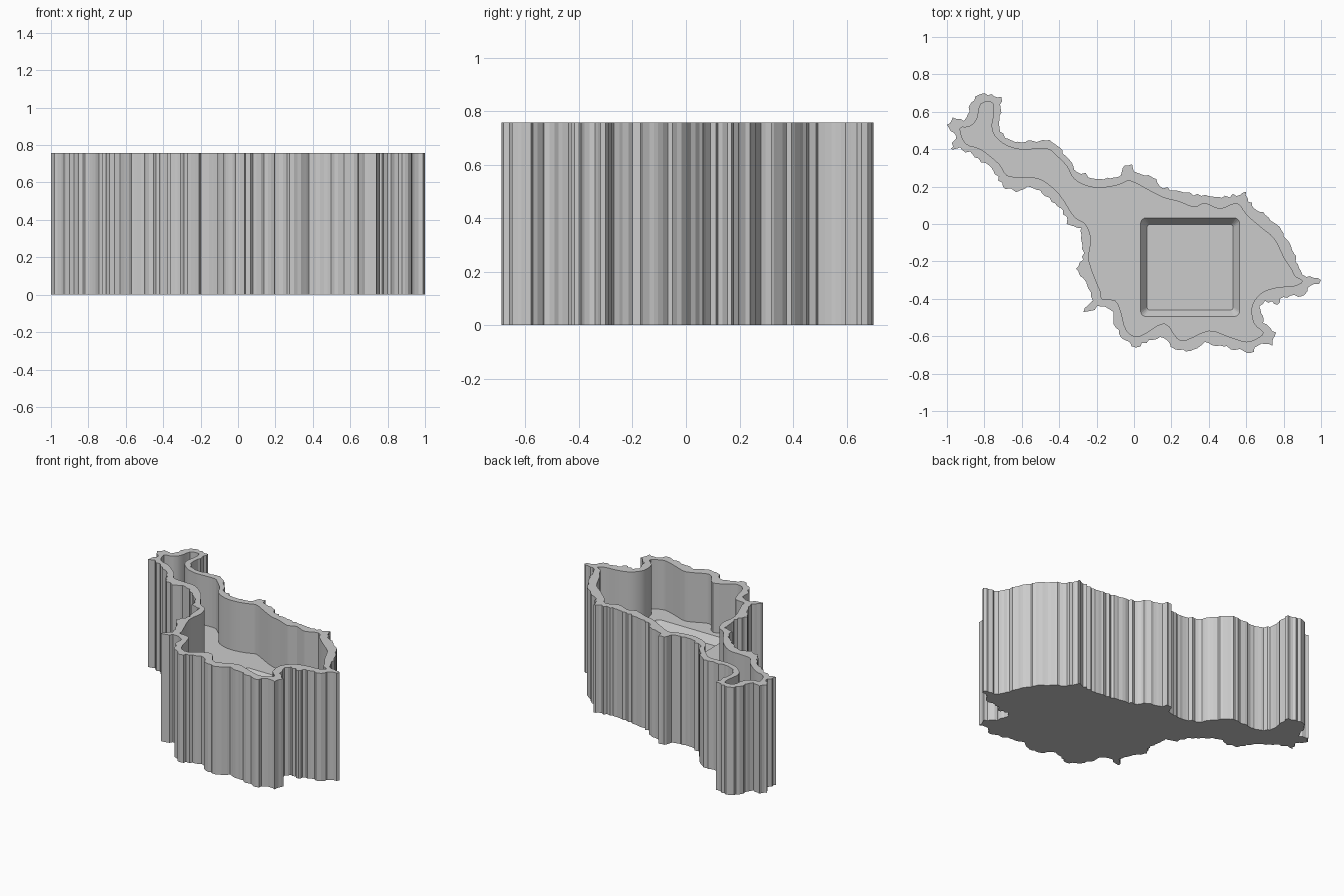
import bpy, bmesh, math, random
from mathutils import Vector

if "Cube" in bpy.data.objects:
    bpy.data.objects.remove(bpy.data.objects["Cube"])

random.seed(4)
HEIGHT, FLOOR, POCKET = 0.757, 0.41, 0.36

# Coast-like outer outline, clockwise from the west tip
OUTER = [(-1, .53), (-.97, .57), (-.91, .55), (-.85, .68), (-.80, .70), (-.71, .68),
         (-.72, .52), (-.69, .46), (-.62, .44), (-.45, .45), (-.36, .36), (-.32, .29),
         (-.20, .24), (-.07, .26), (-.06, .30), (-.01, .32), (.0, .28), (.12, .24),
         (.14, .20), (.22, .18), (.36, .15), (.47, .14), (.60, .17), (.61, .12),
         (.70, .05), (.76, 0), (.80, -.05), (.84, -.12), (.90, -.27), (1, -.30),
         (.99, -.32), (.93, -.34), (.91, -.38), (.80, -.39), (.77, -.43), (.70, -.41),
         (.67, -.44), (.69, -.53), (.76, -.58), (.74, -.65), (.68, -.64), (.62, -.69),
         (.46, -.65), (.38, -.63), (.30, -.68), (.22, -.67), (.16, -.61), (.08, -.62),
         (.01, -.66), (-.05, -.62), (-.10, -.55), (-.11, -.47), (-.18, -.44), (-.27, -.47),
         (-.22, -.41), (-.25, -.33), (-.31, -.24), (-.27, -.19), (-.28, -.02), (-.36, 0),
         (-.36, .04), (-.42, .11), (-.50, .18), (-.57, .20), (-.63, .17), (-.70, .20),
         (-.75, .28), (-.83, .35), (-.93, .41), (-.98, .40), (-.95, .47)]

# Smoother inner outline of the cavity
INNER = [(-.93, .51), (-.88, .52), (-.84, .56), (-.82, .64), (-.76, .65), (-.75, .60),
         (-.76, .50), (-.70, .43), (-.62, .40), (-.54, .40), (-.46, .40), (-.42, .37),
         (-.36, .31), (-.32, .24), (-.24, .20), (-.16, .195), (-.08, .21), (-.02, .23),
         (.08, .18), (.16, .14), (.24, .12), (.32, .09), (.38, .11), (.46, .08),
         (.55, .11), (.60, .05), (.68, -.02), (.75, -.08), (.80, -.18), (.84, -.24),
         (.86, -.28), (.90, -.305), (.86, -.33), (.76, -.34), (.68, -.37), (.63, -.44),
         (.64, -.53), (.69, -.58), (.66, -.61), (.60, -.63), (.50, -.60), (.40, -.57),
         (.28, -.62), (.23, -.61), (.16, -.53), (.03, -.60), (-.04, -.57), (-.07, -.47),
         (-.10, -.41), (-.17, -.40), (-.18, -.36), (-.24, -.20), (-.23, -.08), (-.26, 0),
         (-.32, .04), (-.40, .16), (-.50, .24), (-.60, .25), (-.68, .26), (-.72, .32),
         (-.82, .40), (-.90, .43)]


def jagged(points, step=0.02, amount=0.009):
    """Break each segment into small random notches."""
    result = []
    for i, p in enumerate(points):
        a, b = Vector(p), Vector(points[(i + 1) % len(points)])
        d = b - a
        side = Vector((-d.y, d.x)).normalized()
        n = max(1, round(d.length / step))
        result.append(a)
        for k in range(1, n):
            q = a + d * ((k + random.uniform(-.25, .25)) / n)
            q += side * random.uniform(-amount, amount)
            result.append(Vector((max(-1, min(1, q.x)), max(-.695, min(.695, q.y)))))
    return result


def rounded(points, steps=3):
    """Closed smooth curve through the points."""
    result, n = [], len(points)
    for i in range(n):
        a, b, c, d = (Vector(points[(i + k) % n]) for k in (-1, 0, 1, 2))
        for s in range(steps):
            t = s / steps
            result.append(b + (c - a) * (t / 2) + (2 * a - 5 * b + 4 * c - d) * (t * t / 2)
                          + (3 * b - a - 3 * c + d) * (t ** 3 / 2))
    return result


def rounded_rect(x0, x1, y0, y1, r, steps=4):
    result = []
    for cx, cy, start in ((x1 - r, y1 - r, 0), (x0 + r, y1 - r, 90),
                          (x0 + r, y0 + r, 180), (x1 - r, y0 + r, 270)):
        for k in range(steps + 1):
            a = math.radians(start + 90 * k / steps)
            result.append(Vector((cx + r * math.cos(a), cy + r * math.sin(a))))
    return result


bm = bmesh.new()


def ring(points, z):
    verts = [bm.verts.new((p.x, p.y, z)) for p in points]
    return verts, [bm.edges.new((verts[i - 1], verts[i])) for i in range(len(verts))]


def wall(lower, upper, smooth=False):
    for i in range(len(lower)):
        f = bm.faces.new((lower[i - 1], lower[i], upper[i], upper[i - 1]))
        f.smooth = smooth


def fill(*edge_rings):
    bmesh.ops.triangle_fill(bm, use_beauty=True, normal=(0, 0, 1),
                            edges=[e for r in edge_rings for e in r])


outer, inner = jagged(OUTER), rounded(INNER)
out_low, out_low_e = ring(outer, 0)
out_top, out_top_e = ring(outer, HEIGHT)
in_top, in_top_e = ring(inner, HEIGHT)
in_low, in_low_e = ring(inner, FLOOR)
lip, lip_e = ring(rounded_rect(.035, .565, -.495, .033, .03), FLOOR)
bed, bed_e = ring(rounded_rect(.07, .53, -.46, -.003, .015), POCKET)

# Flat caps: underside, rim, cavity floor, pocket bed
fill(out_low_e)
fill(out_top_e, in_top_e)
fill(in_low_e, lip_e)
fill(bed_e)

# Outer wall, cavity wall, sloped pocket sides
wall(out_low, out_top)
wall(in_low, in_top, smooth=True)
wall(bed, lip)
bmesh.ops.recalc_face_normals(bm, faces=bm.faces)

# Keep cap borders and sharp wall folds crisp
for e in bm.edges:
    e.smooth = len(e.link_faces) == 2 and e.calc_face_angle() < math.radians(30)

mesh = bpy.data.meshes.new("hollow_vessel")
bm.to_mesh(mesh)
bm.free()
grey = bpy.data.materials.new("light grey")
grey.diffuse_color = (0.6, 0.6, 0.6, 1)
grey.use_nodes = True
grey.node_tree.nodes["Principled BSDF"].inputs["Base Color"].default_value = grey.diffuse_color
mesh.materials.append(grey)
vessel = bpy.data.objects.new("hollow_vessel", mesh)
bpy.context.collection.objects.link(vessel)
